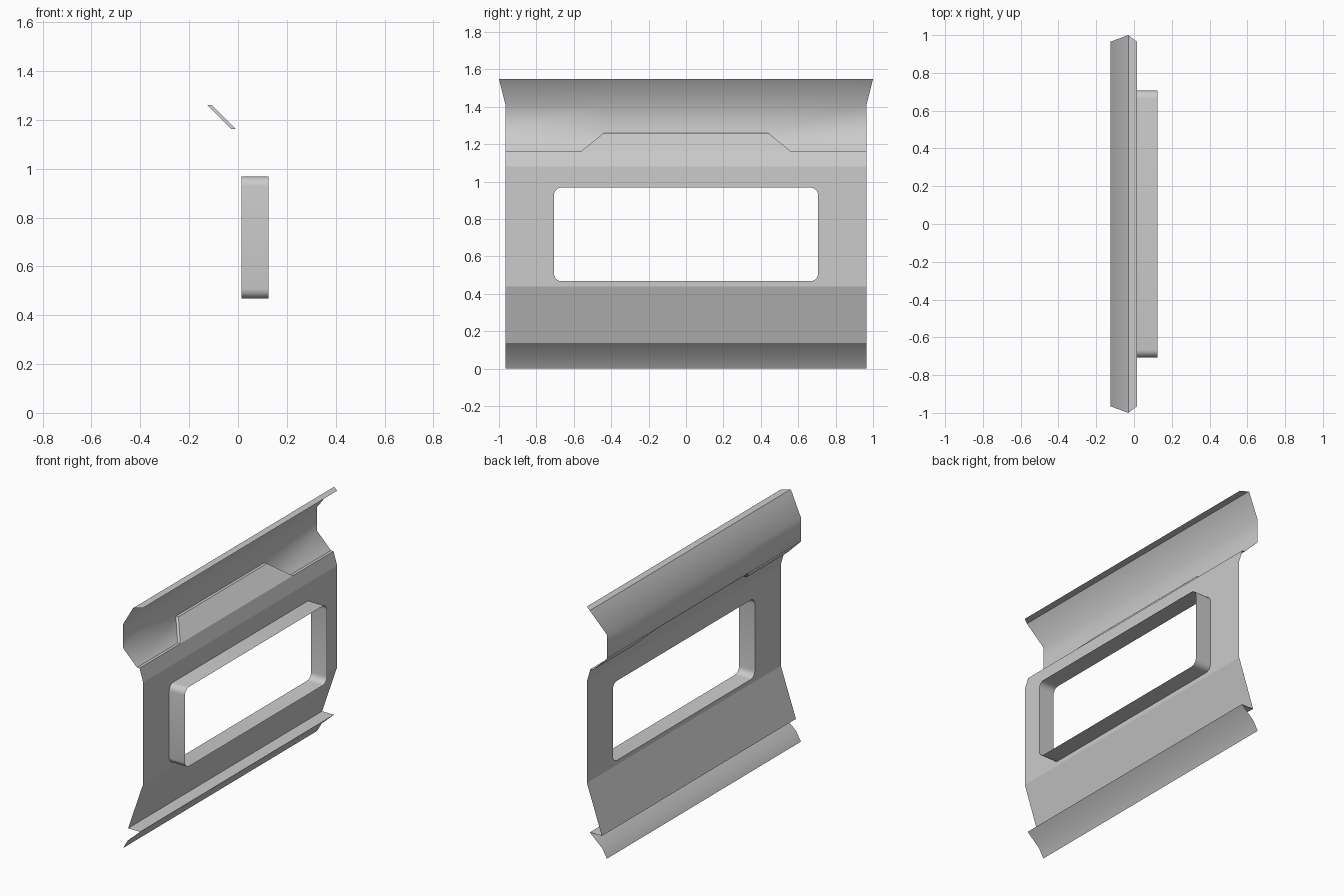
import bpy, bmesh, math

cube = bpy.data.objects.get("Cube")
if cube:
    bpy.data.objects.remove(cube, do_unlink=True)

grey = bpy.data.materials.new("light_grey")
grey.use_nodes = True
colour = (0.6, 0.6, 0.6, 1)
grey.diffuse_color = colour
grey.node_tree.nodes["Principled BSDF"].inputs["Base Color"].default_value = colour

W = 0.965            # half length of the panel
FACE = 0.015         # x of the flat panel
BACK = -0.125        # deepest x of the channels
TAB_LOW, TAB_TOP = 0.56, 0.44   # half lengths of the raised tab


def finish(name, bm, smooth_angle=None):
    bmesh.ops.remove_doubles(bm, verts=bm.verts, dist=0.0005)
    mesh = bpy.data.meshes.new(name)
    bm.to_mesh(mesh)
    bm.free()
    mesh.materials.append(grey)
    obj = bpy.data.objects.new(name, mesh)
    bpy.context.collection.objects.link(obj)
    if smooth_angle:
        bpy.ops.object.select_all(action='DESELECT')
        obj.select_set(True)
        bpy.context.view_layer.objects.active = obj
        bpy.ops.object.shade_smooth_by_angle(angle=math.radians(smooth_angle))
    return obj


def face(bm, *points):
    return bm.faces.new([bm.verts.new(p) for p in points])


def band(bm, low, high, low_ys, high_ys):
    """Quads between two (x, z) edges running along y."""
    for i in range(len(low_ys) - 1):
        a, b = low_ys[i:i + 2]
        c, d = high_ys[i:i + 2]
        face(bm, (low[0], a, low[1]), (low[0], b, low[1]),
             (high[0], d, high[1]), (high[0], c, high[1]))


def window_outline(x, hy=0.706, low=0.468, high=0.968, r=0.04, steps=5):
    pts = []
    for k, (sy, cz) in enumerate([(1, high - r), (-1, high - r),
                                  (-1, low + r), (1, low + r)]):
        for s in range(steps + 1):
            a = math.pi / 2 * (k + s / steps)
            pts.append((x, sy * (hy - r) + r * math.cos(a), cz + r * math.sin(a)))
    return pts


# Flat panel with the window opening
bm = bmesh.new()
corners = [(FACE, -W, 0.44), (FACE, W, 0.44), (FACE, W, 1.08), (FACE, -W, 1.08)]
edges = []
for loop in (corners, window_outline(FACE)):
    vs = [bm.verts.new(p) for p in loop]
    edges += [bm.edges.new((vs[i - 1], vs[i])) for i in range(len(vs))]
bmesh.ops.triangle_fill(bm, edges=edges, use_beauty=True, normal=(1, 0, 0))

# Sloping lower panel, leaning upper panel and the ledge under the panel
span = (-W, W)
band(bm, (-0.09, 0.134), (FACE, 0.44), span, span)
band(bm, (FACE, 1.08), (-0.01, 1.163), span, span)
band(bm, (-0.006, 0.134), (-0.09, 0.134), span, span)
finish("panel", bm)

# Window frame
bm = bmesh.new()
inner, outer = window_outline(FACE), window_outline(0.125)
for i in range(len(inner)):
    face(bm, inner[i - 1], inner[i], outer[i], outer[i - 1])
finish("window_frame", bm, 40)

# Raised tab with its side walls, and the ledges around it
bm = bmesh.new()
lip, seat = (-0.01, 1.163), (-0.028, 1.163)
tab_edge, groove_edge = (-0.107, 1.26), (BACK, 1.26)
band(bm, lip, tab_edge, (-TAB_LOW, TAB_LOW), (-TAB_TOP, TAB_TOP))
band(bm, tab_edge, groove_edge, (-TAB_TOP, TAB_TOP), (-TAB_TOP, TAB_TOP))
for s in (-1, 1):
    ledge = sorted((s * TAB_LOW, s * W))
    band(bm, lip, seat, ledge, ledge)
    wall = [(p[0], s * y, p[1]) for p, y in
            ((seat, TAB_LOW), (lip, TAB_LOW), (tab_edge, TAB_TOP), (groove_edge, TAB_TOP))]
    face(bm, *(wall if s < 0 else wall[::-1]))
finish("raised_tab", bm)

# Upper channel: sloped floor beside the tab, back wall, flared upper wall
bm = bmesh.new()
for s in (-1, 1):
    band(bm, seat, groove_edge, sorted((s * TAB_LOW, s * W)), sorted((s * TAB_TOP, s * W)))
straight = (-W, -TAB_TOP, TAB_TOP, W)
flared = (-1, -TAB_TOP, TAB_TOP, 1)
band(bm, groove_edge, (BACK, 1.41), straight, straight)
band(bm, (BACK, 1.41), (-0.03, 1.55), straight, flared)
finish("upper_channel", bm, 60)

# Top lip
bm = bmesh.new()
band(bm, (FACE, 1.55), (-0.03, 1.55), span, (-1, 1))
finish("top_lip", bm)

# Lower curled flange
bm = bmesh.new()
band(bm, (BACK, 0), (-0.092, 0.057), span, span)
band(bm, (-0.092, 0.057), (-0.006, 0.134), span, span)
finish("lower_flange", bm, 60)
